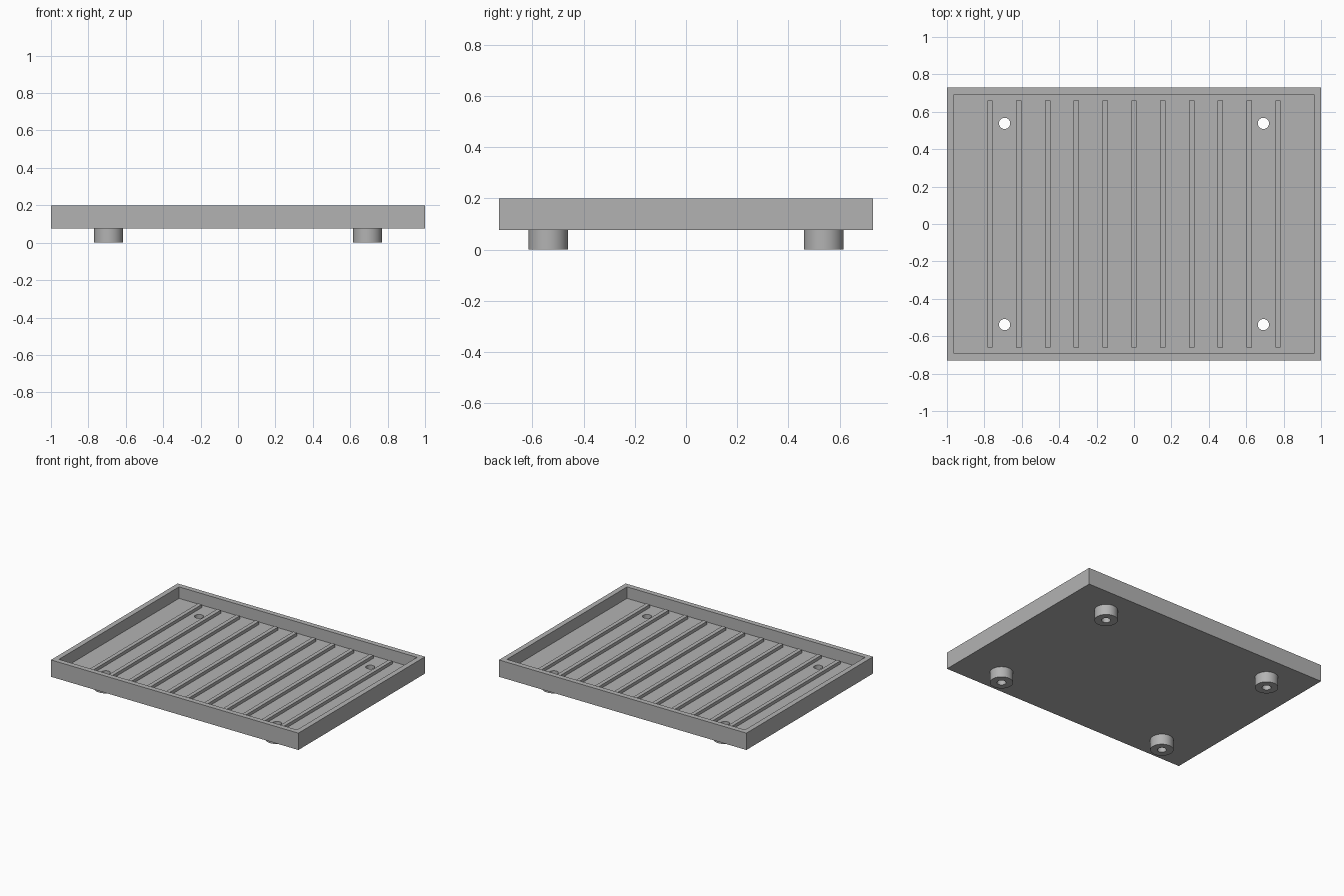
import bpy
import bmesh
from mathutils import Matrix

cube = bpy.data.objects.get("Cube")
if cube:
    bpy.data.objects.remove(cube, do_unlink=True)

# Main dimensions
HALF_X, HALF_Y = 1.0, 0.731
BASE, FLOOR, RIM = 0.077, 0.116, 0.2
WALL = 0.038
FOOT_X, FOOT_Y, FOOT_R, HOLE_R = 0.692, 0.538, 0.077, 0.03
RIB_COUNT, RIB_STEP, RIB_W, RIB_TOP = 11, 0.154, 0.029, 0.139

grey = bpy.data.materials.new("plain grey")
grey.use_nodes = True
colour = (0.45, 0.45, 0.45, 1)
grey.diffuse_color = colour
grey.node_tree.nodes["Principled BSDF"].inputs["Base Color"].default_value = colour


def finish(name, bm):
    mesh = bpy.data.meshes.new(name)
    bm.to_mesh(mesh)
    bm.free()
    mesh.materials.append(grey)
    obj = bpy.data.objects.new(name, mesh)
    bpy.context.collection.objects.link(obj)
    return obj


def box(name, x, y, half_x, half_y, z0, z1):
    bm = bmesh.new()
    place = Matrix.Translation((x, y, (z0 + z1) / 2))
    size = Matrix.Diagonal((2 * half_x, 2 * half_y, z1 - z0, 1))
    bmesh.ops.create_cube(bm, size=1, matrix=place @ size)
    return finish(name, bm)


def cylinder(name, x, y, radius, z0, z1):
    bm = bmesh.new()
    bmesh.ops.create_cone(bm, cap_ends=True, segments=48, radius1=radius, radius2=radius,
                          depth=z1 - z0, matrix=Matrix.Translation((x, y, (z0 + z1) / 2)))
    return finish(name, bm)


def boolean(target, other, operation):
    mod = target.modifiers.new(other.name, "BOOLEAN")
    mod.operation = operation
    mod.solver = "EXACT"
    mod.object = other
    other.hide_render = True
    other.hide_set(True)


# Tray: a block hollowed from above
tray = box("tray", 0, 0, HALF_X, HALF_Y, BASE, RIM)
boolean(tray, box("hollow_cutter", 0, 0, HALF_X - WALL, HALF_Y - WALL, FLOOR, RIM + 0.1),
        "DIFFERENCE")

# Round feet with drain holes running through feet and floor
for side, sx in (("left", 1), ("right", -1)):
    for end, sy in (("front", -1), ("back", 1)):
        x, y = sx * FOOT_X, sy * FOOT_Y
        foot = cylinder(f"{end}_{side}_foot", x, y, FOOT_R, 0, BASE + 0.01)
        drain = cylinder(f"{end}_{side}_drain_cutter", x, y, HOLE_R, -0.1, RIM + 0.1)
        boolean(foot, drain, "DIFFERENCE")
        boolean(tray, drain, "DIFFERENCE")

# Apply the cuts, then remove the cutters
bpy.context.view_layer.update()
graph = bpy.context.evaluated_depsgraph_get()
shapes = [o for o in bpy.data.objects if o.type == "MESH" and o.modifiers]
meshes = [bpy.data.meshes.new_from_object(o.evaluated_get(graph)) for o in shapes]
for obj, mesh in zip(shapes, meshes):
    obj.modifiers.clear()
    obj.data = mesh
for obj in [o for o in bpy.data.objects if o.name.endswith("_cutter")]:
    bpy.data.objects.remove(obj, do_unlink=True)

# Raised ribs along the floor
for i in range(RIB_COUNT):
    x = (i - (RIB_COUNT - 1) / 2) * RIB_STEP
    box(f"rib_{i + 1}", x, 0, RIB_W / 2, HALF_Y - 0.07, FLOOR - 0.01, RIB_TOP)

# Smooth the round walls, keep the edges sharp
bpy.ops.object.select_all(action="DESELECT")
for obj in shapes:
    obj.select_set(True)
bpy.context.view_layer.objects.active = tray
bpy.ops.object.shade_smooth_by_angle(angle=0.6)
